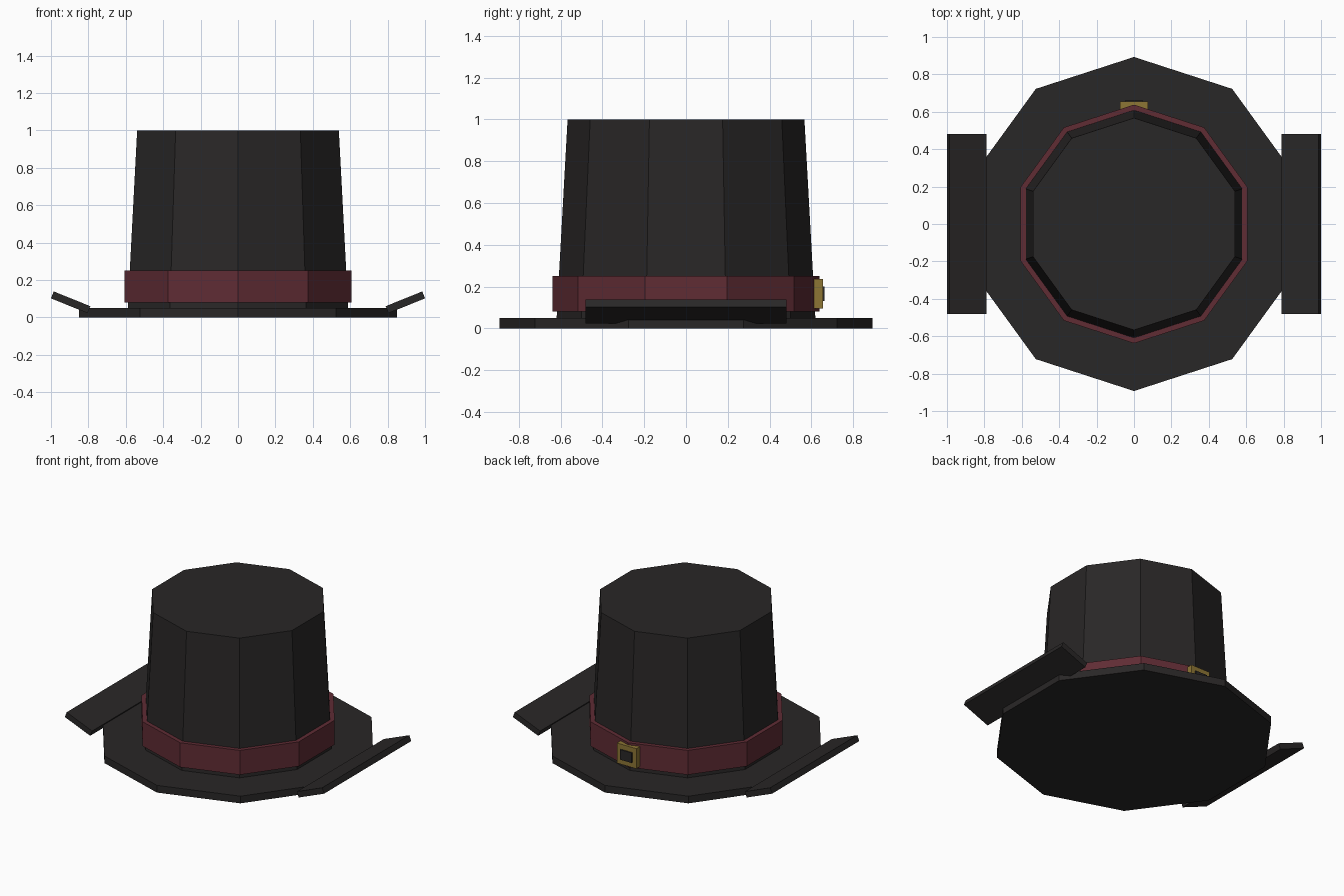
import bpy, math

if "Cube" in bpy.data.objects:
    bpy.data.objects.remove(bpy.data.objects["Cube"])

def material(name, rgb):
    m = bpy.data.materials.new(name)
    m.diffuse_color = (*rgb, 1)
    m.use_nodes = True
    m.node_tree.nodes["Principled BSDF"].inputs["Base Color"].default_value = m.diffuse_color
    return m

felt = material("black_felt", (0.022, 0.020, 0.020))
ribbon = material("red_ribbon", (0.115, 0.025, 0.034))
brass = material("brass", (0.27, 0.18, 0.035))

def finish(name, mat):
    ob = bpy.context.object
    ob.name = name
    ob.data.materials.append(mat)
    return ob

def decagon(name, r_low, r_high, z0, z1, mat):
    # ten-sided frustum with a corner on the y axis
    bpy.ops.mesh.primitive_cone_add(vertices=10, radius1=r_low, radius2=r_high,
                                    depth=z1 - z0, location=(0, 0, (z0 + z1) / 2))
    return finish(name, mat)

def box(name, size, loc, mat, tilt=0):
    bpy.ops.mesh.primitive_cube_add(size=1, location=loc, rotation=(0, tilt, 0))
    bpy.context.object.scale = size
    return finish(name, mat)

# Hat body
decagon("brim", 0.893, 0.893, 0, 0.05, felt)
decagon("crown", 0.62, 0.567, 0.04, 1.0, felt)
decagon("hat_band", 0.638, 0.638, 0.08, 0.25, ribbon)

# Upturned side flaps
for side, s in (("left", -1), ("right", 1)):
    box(side + "_brim_flap", (0.211, 0.96, 0.04), (s * 0.895, 0, 0.081), felt,
        tilt=-s * math.radians(22))

# Buckle on the back of the band
box("buckle", (0.15, 0.055, 0.14), (0, 0.6275, 0.165), brass)
box("buckle_centre", (0.09, 0.04, 0.07), (0, 0.643, 0.165), felt)
